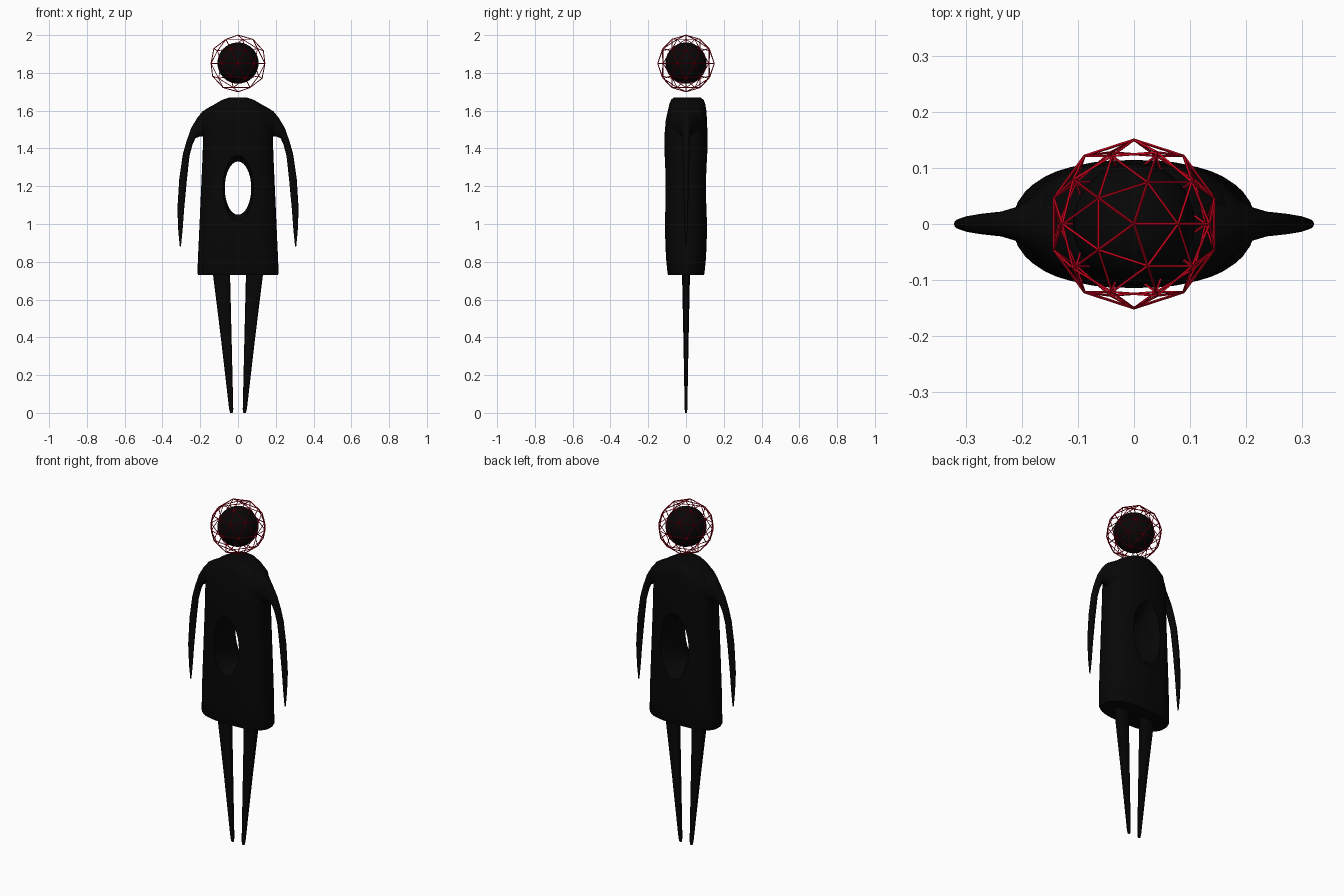
import bpy, bmesh, math
from mathutils import Vector

if "Cube" in bpy.data.objects:
    bpy.data.objects.remove(bpy.data.objects["Cube"])


def material(name, color):
    m = bpy.data.materials.new(name)
    m.diffuse_color = (*color, 1)
    m.use_nodes = True
    m.node_tree.nodes["Principled BSDF"].inputs["Base Color"].default_value = m.diffuse_color
    return m


black = material("black", (0.002, 0.002, 0.002))
red = material("red", (0.6, 0.001, 0.012))


def oval(center, u, v, n, power=2.0):
    """Ring of points around center, spanned by half axes u and v."""
    pts = []
    for i in range(n):
        a = 2 * math.pi * i / n
        c, s = math.cos(a), math.sin(a)
        pts.append(Vector(center)
                   + Vector(u) * math.copysign(abs(c) ** (2 / power), c)
                   + Vector(v) * math.copysign(abs(s) ** (2 / power), s))
    return pts


def loft(name, rings, mat, smooth=True):
    """Skin a list of equal rings and close both ends."""
    bm = bmesh.new()
    rows = [[bm.verts.new(p) for p in ring] for ring in rings]
    n = len(rows[0])
    for a, b in zip(rows, rows[1:]):
        for i in range(n):
            j = (i + 1) % n
            bm.faces.new((a[i], a[j], b[j], b[i]))
    bm.faces.new(rows[0])
    bm.faces.new(rows[-1])
    bmesh.ops.recalc_face_normals(bm, faces=bm.faces)
    me = bpy.data.meshes.new(name)
    bm.to_mesh(me)
    bm.free()
    ob = bpy.data.objects.new(name, me)
    bpy.context.collection.objects.link(ob)
    me.materials.append(mat)
    if smooth:
        shade(ob)
    return ob


def shade(ob):
    bpy.ops.object.select_all(action='DESELECT')
    ob.select_set(True)
    bpy.context.view_layer.objects.active = ob
    bpy.ops.object.shade_smooth_by_angle(angle=math.radians(40))


# Torso: z, half width, half depth, depth offset
torso_rows = [(0.73, 0.210, 0.094, 0), (0.74, 0.215, 0.098, 0), (0.82, 0.212, 0.106, 0),
              (0.95, 0.206, 0.111, 0), (1.15, 0.197, 0.112, 0), (1.35, 0.188, 0.113, 0),
              (1.47, 0.184, 0.114, 0), (1.55, 0.178, 0.109, 0.002),
              (1.60, 0.165, 0.102, 0.006), (1.635, 0.122, 0.095, 0.007),
              (1.658, 0.082, 0.086, 0.007), (1.67, 0.045, 0.07, 0.006)]
torso = loft("torso", [oval((0, y, z), (a, 0, 0), (0, b, 0), 40, 2.6)
                       for z, a, b, y in torso_rows], black, smooth=False)

# Flared oval tunnel through the torso: y, half width, half height
tunnel_rows = [(-0.16, 0.10, 0.205), (-0.115, 0.083, 0.175), (-0.08, 0.075, 0.155),
               (-0.04, 0.07, 0.141), (0.04, 0.07, 0.141), (0.08, 0.079, 0.16),
               (0.115, 0.096, 0.195), (0.16, 0.125, 0.25)]
cutter = loft("tunnel_cutter", [oval((0, y, 1.19), (a, 0, 0), (0, 0, h), 32)
                                for y, a, h in tunnel_rows], black, smooth=False)
cut = torso.modifiers.new("tunnel", 'BOOLEAN')
cut.operation, cut.solver, cut.object = 'DIFFERENCE', 'EXACT', cutter
bpy.context.view_layer.objects.active = torso
bpy.ops.object.modifier_apply(modifier=cut.name)
bpy.data.objects.remove(cutter)
shade(torso)

# Arms: outer x, outer z, inner x, inner z, half depth
arm_rows = [(0.09, 1.648, 0.13, 1.44, 0.09), (0.15, 1.620, 0.165, 1.45, 0.075),
            (0.187, 1.597, 0.186, 1.462, 0.045), (0.216, 1.562, 0.205, 1.463, 0.03),
            (0.248, 1.508, 0.226, 1.453, 0.022), (0.272, 1.44, 0.241, 1.42, 0.02),
            (0.292, 1.37, 0.257, 1.36, 0.018), (0.311, 1.24, 0.271, 1.23, 0.015),
            (0.321, 1.08, 0.285, 1.08, 0.011), (0.316, 0.96, 0.294, 0.96, 0.007),
            (0.308, 0.88, 0.302, 0.88, 0.003)]
# Legs: z, inner x, outer x, half depth
leg_rows = [(0.80, 0.042, 0.137, 0.022), (0.73, 0.042, 0.132, 0.021),
            (0.40, 0.034, 0.091, 0.014), (0.02, 0.025, 0.047, 0.007),
            (0.0, 0.028, 0.042, 0.005)]

for side, s in (("left", -1), ("right", 1)):
    loft(side + "_arm", [oval((s * (xo + xi) / 2, 0, (zo + zi) / 2),
                              (s * (xo - xi) / 2, 0, (zo - zi) / 2),
                              (0, d, 0), 16) for xo, zo, xi, zi, d in arm_rows], black)
    loft(side + "_leg", [oval((s * (a + b) / 2, 0, z), ((b - a) / 2, 0, 0),
                              (0, d, 0), 12, 2.6) for z, a, b, d in leg_rows], black)

# Floating head
bpy.ops.mesh.primitive_uv_sphere_add(segments=32, ring_count=16, radius=0.109,
                                     location=(0, 0, 1.852))
head = bpy.context.object
head.name = "head"
head.data.materials.append(black)
shade(head)

# Wire cage around the head
bpy.ops.mesh.primitive_ico_sphere_add(subdivisions=2, radius=0.15,
                                      location=(0, 0, 1.85))
cage = bpy.context.object
cage.name = "head_cage"
cage.data.materials.append(red)
wire = cage.modifiers.new("wire", 'WIREFRAME')
wire.thickness = 0.005
wire.offset = 0
wire.use_even_offset = True
